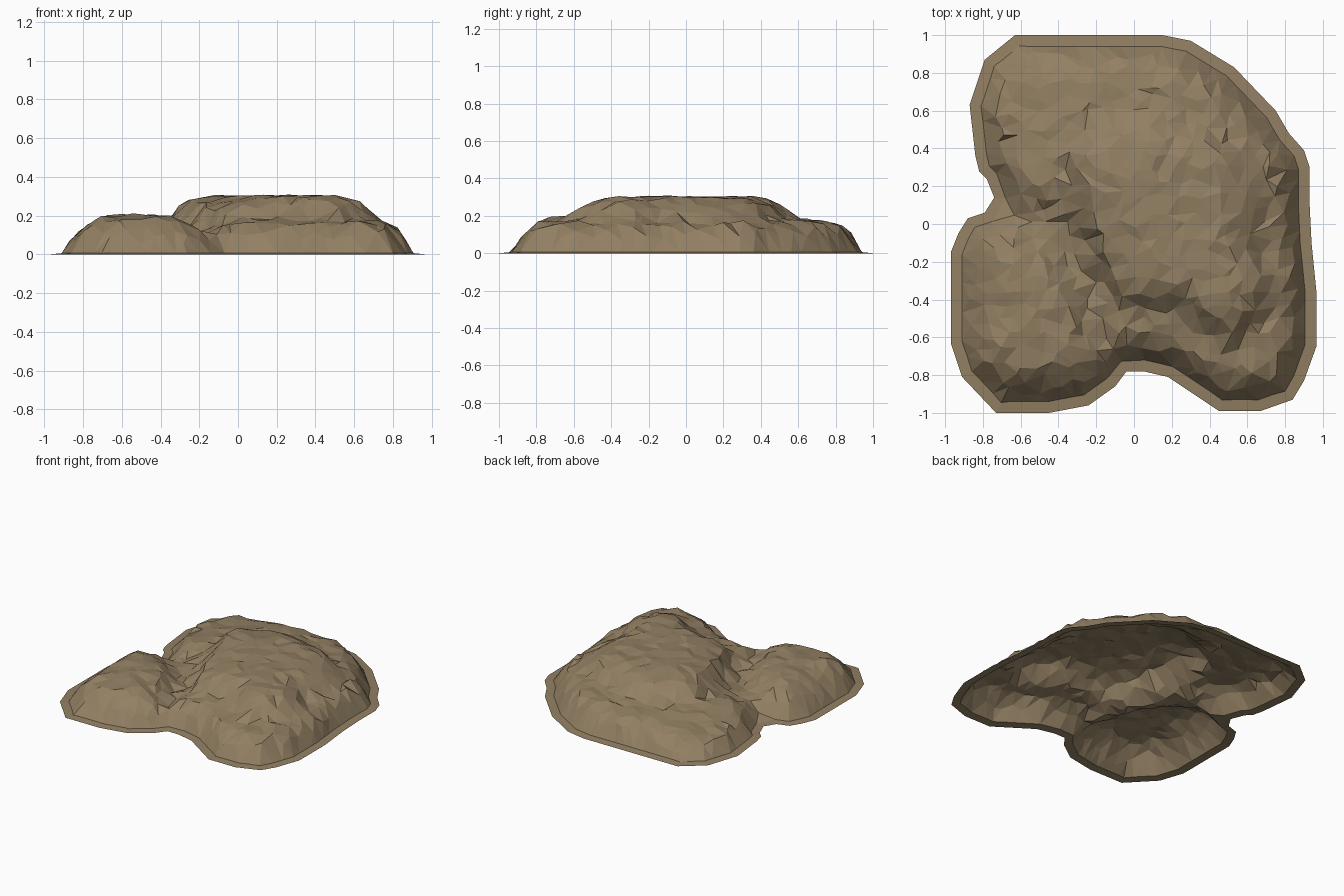
import bpy, bmesh, math, random
from mathutils import Vector, noise
from mathutils.geometry import delaunay_2d_cdt

if "Cube" in bpy.data.objects:
    bpy.data.objects.remove(bpy.data.objects["Cube"])

random.seed(4)

# Ground outline, split into the stretch around the main mound and the side mound
MAIN = [(-.74, .14), (-.78, .24), (-.82, .28), (-.84, .36), (-.87, .63), (-.79, .87),
        (-.63, 1), (-.3, 1), (.15, 1), (.3, .97), (.53, .83), (.75, .6), (.82, .48),
        (.9, .39), (.93, .3), (.93, .1), (.94, -.1), (.965, -.35), (.965, -.65), (.9, -.83),
        (.84, -.93), (.67, -.99), (.45, -.99), (.3, -.89), (.18, -.81), (.05, -.78), (-.04, -.78)]
SIDE = [(-.1, -.86), (-.24, -.96), (-.45, -1), (-.73, -1), (-.91, -.81), (-.97, -.63),
        (-.97, -.15), (-.93, -.05), (-.88, .03), (-.79, .06)]
# Inner boundaries where the mounds overlap and leave a valley
main_poly = MAIN + [(-.2, -.8), (-.25, -.6), (-.29, -.35), (-.38, -.13), (-.52, .01), (-.8, .08)]
side_poly = SIDE + [(-.74, .14), (-.5, .11), (-.32, -.06), (-.14, -.32), (-.05, -.6), (-.04, -.78)]
# Foot of the raised upper tier
tier_poly = [(-.37, .36), (-.24, .5), (.0, .58), (.38, .56), (.6, .38), (.68, .1), (.65, -.1),
             (.75, -.28), (.73, -.48), (.5, -.67), (.36, -.58), (.25, -.47), (0, -.45), (-.14, -.38),
             (-.26, -.1), (-.36, .1)]
outline = MAIN + SIDE


def inside_distance(p, poly):
    """Signed distance to a polygon, positive inside."""
    best, inside = 9.0, False
    for i, b in enumerate(poly):
        a = Vector(poly[i - 1])
        b = Vector(b)
        ab = b - a
        t = max(0, min(1, (p - a).dot(ab) / ab.length_squared))
        best = min(best, (p - a - ab * t).length)
        if (a.y > p.y) != (b.y > p.y) and p.x < a.x + (p.y - a.y) * ab.x / ab.y:
            inside = not inside
    return best if inside else -best


def profile(d, steps):
    """Piecewise linear height from distance."""
    if d <= steps[0][0]:
        return steps[0][1]
    for (d0, z0), (d1, z1) in zip(steps, steps[1:]):
        if d < d1:
            return z0 + (z1 - z0) * (d - d0) / (d1 - d0)
    return steps[-1][1]


MAIN_STEPS = [(0, 0), (.06, .008), (.105, .085), (.155, .145), (.21, .167), (.5, .185)]
SIDE_STEPS = [(0, 0), (.06, .008), (.11, .08), (.17, .135), (.25, .19), (.4, .205)]
TIER_STEPS = [(0, 0), (.05, .05), (.11, .1), (.25, .118)]


def height(p):
    d = inside_distance(p, outline)
    if d < .065:
        return .006 * max(0, d) / .06
    wobble = noise.noise(Vector((p.x * 5, p.y * 5, 1))) * .035 * min(1, d / .2)
    z = max(profile(inside_distance(p, main_poly) + wobble, MAIN_STEPS),
            profile(inside_distance(p, side_poly) + wobble, SIDE_STEPS), .1 if d > .2 else 0)
    # The back left shoulder slopes lower
    z *= 1 - .32 * max(0, 1 - (p - Vector((-.72, .78))).length / .5) ** .7
    z += profile(inside_distance(p, tier_poly) + wobble, TIER_STEPS)
    z += random.uniform(-.013, .01) * min(1, z / .1)
    return max(.01, min(z, .303 + .006 * random.random()))


# Scatter points: resampled outline, skirt ring, jittered interior
edge = []
for i, b in enumerate(outline):
    a, b = Vector(outline[i - 1]), Vector(b)
    m = max(1, round((b - a).length / .08))
    edge += [a.lerp(b, j / m) for j in range(m)]
n = len(edge)
pts = list(edge)
for i in range(n):
    t = (edge[(i + 1) % n] - edge[i - 1]).normalized()
    q = edge[i] + Vector((t.y, -t.x)) * .06
    if inside_distance(q, outline) > .045:
        pts.append(q)
STEP = .074
k = int(1 / STEP) + 1
for i in range(-k, k + 1):
    for j in range(-k, k + 1):
        q = Vector(((i + .5 * (j % 2)) * STEP, j * STEP))
        q += Vector((random.uniform(-1, 1), random.uniform(-1, 1))) * STEP * .38
        if inside_distance(q, outline) > .088:
            pts.append(q)
res = delaunay_2d_cdt(pts, [], [list(range(n))], 1, 1e-5)

# Open rock shell
bm = bmesh.new()
vs = [bm.verts.new((p.x, p.y, height(p))) for p in res[0]]
for f in res[2]:
    bm.faces.new([vs[i] for i in f])
bm.normal_update()
for f in bm.faces:
    if f.normal.z < 0:
        f.normal_flip()
mesh = bpy.data.meshes.new("rock_mound")
bm.to_mesh(mesh)
bm.free()
rock = bpy.data.objects.new("rock_mound", mesh)
bpy.context.collection.objects.link(rock)

# Single tan stone colour
mat = bpy.data.materials.new("tan stone")
mat.diffuse_color = (.29, .215, .125, 1)
mat.use_nodes = True
mat.node_tree.nodes["Principled BSDF"].inputs["Base Color"].default_value = mat.diffuse_color
mesh.materials.append(mat)
